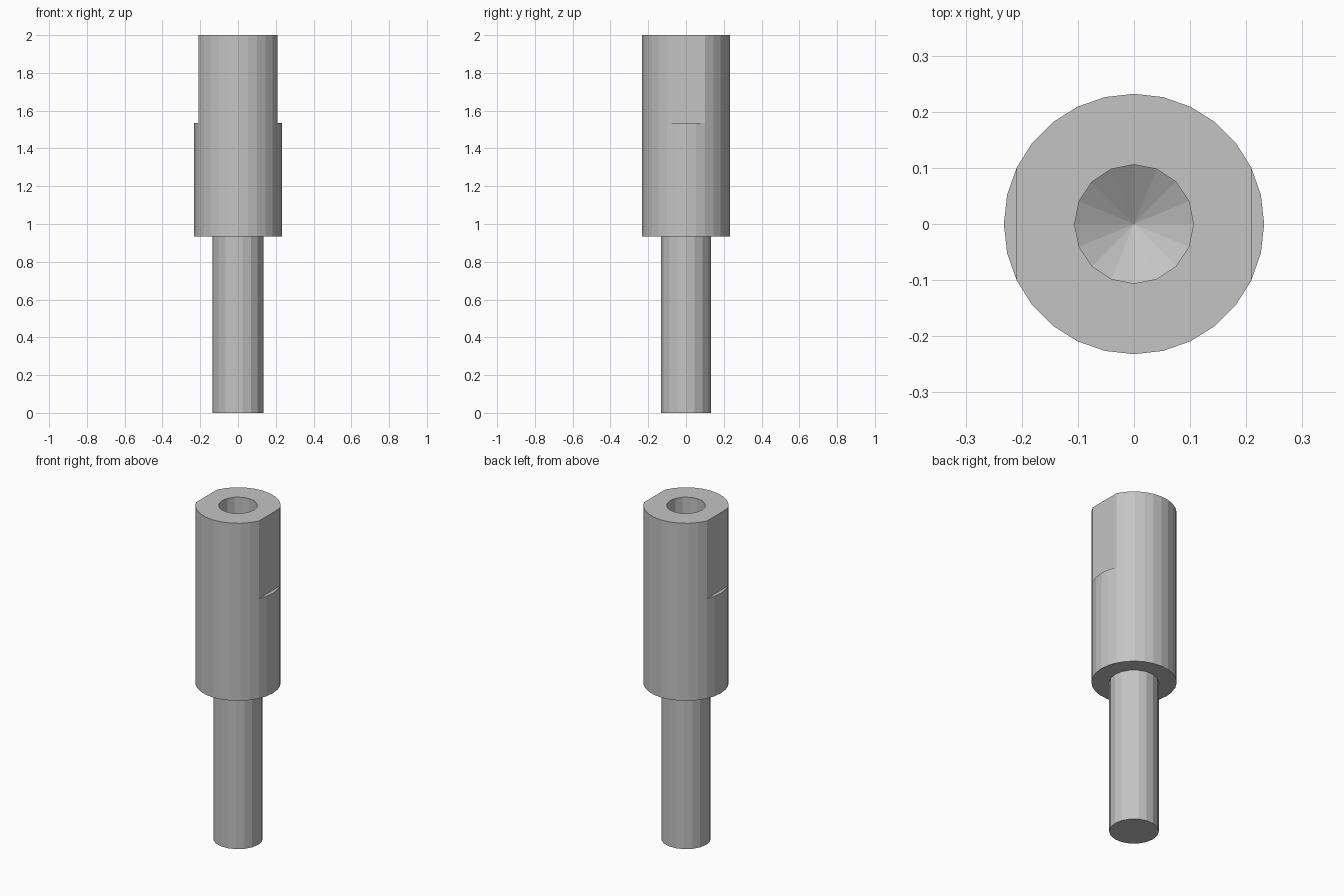
import bpy
import bmesh
import math

cube = bpy.data.objects.get("Cube")
if cube:
    bpy.data.objects.remove(cube, do_unlink=True)

SHANK_R, BODY_R, BORE_R = 0.135, 0.232, 0.106
SHOULDER_Z, STEP_Z, TOP_Z = 0.935, 1.535, 2.0
BORE_Z, TIP_Z = 1.5, 1.435
SIDES = 28

bm = bmesh.new()


def ring(radius, sides, z):
    return [bm.verts.new((radius * math.cos(2 * math.pi * i / sides),
                          radius * math.sin(2 * math.pi * i / sides), z))
            for i in range(sides)]


def lift(loop, z):
    return [bm.verts.new((v.co.x, v.co.y, z)) for v in loop]


def wall(lower, upper):
    n = len(lower)
    for i in range(n):
        j = (i + 1) % n
        bm.faces.new((lower[i], lower[j], upper[j], upper[i]))


def annulus(outer, inner):
    edges = [bm.edges.get((loop[i - 1], loop[i]))
             for loop in (outer, inner) for i in range(len(loop))]
    bmesh.ops.triangle_fill(bm, use_beauty=True, use_dissolve=False,
                            edges=edges, normal=(0, 0, 1))


# Narrow shank with a closed end
shank_end = ring(SHANK_R, 18, 0)
shank_top = lift(shank_end, SHOULDER_Z)
bm.faces.new(shank_end[::-1])
wall(shank_end, shank_top)

# Round body above the shoulder
body_low = ring(BODY_R, SIDES, SHOULDER_Z)
body_high = lift(body_low, STEP_Z)
wall(body_low, body_high)
annulus(body_low, shank_top)

# Head with a spanner flat and a small ledge on each side
flat_centres = (0, SIDES // 2)
skipped = {(c + k) % SIDES for c in flat_centres for k in (-1, 0, 1)}
head_low = [v for i, v in enumerate(body_high) if i not in skipped]
head_top = lift(head_low, TOP_Z)
wall(head_low, head_top)
for c in flat_centres:
    bm.faces.new([body_high[(c + k) % SIDES] for k in range(-2, 3)])

# Blind bore with a conical bottom
bore_rim = ring(BORE_R, 16, TOP_Z)
bore_low = lift(bore_rim, BORE_Z)
wall(bore_low, bore_rim)
annulus(head_top, bore_rim)
tip = bm.verts.new((0, 0, TIP_Z))
for i in range(len(bore_low)):
    bm.faces.new((bore_low[i - 1], bore_low[i], tip))

bmesh.ops.recalc_face_normals(bm, faces=bm.faces[:])
mesh = bpy.data.meshes.new("stepped_pin")
bm.to_mesh(mesh)
bm.free()

# Plain grey metal
grey = bpy.data.materials.new("grey")
grey.use_nodes = True
colour = (0.55, 0.55, 0.55, 1)
grey.diffuse_color = colour
for node in grey.node_tree.nodes:
    if node.type == "BSDF_PRINCIPLED":
        node.inputs["Base Color"].default_value = colour
mesh.materials.append(grey)

pin = bpy.data.objects.new("stepped_pin", mesh)
bpy.context.collection.objects.link(pin)
